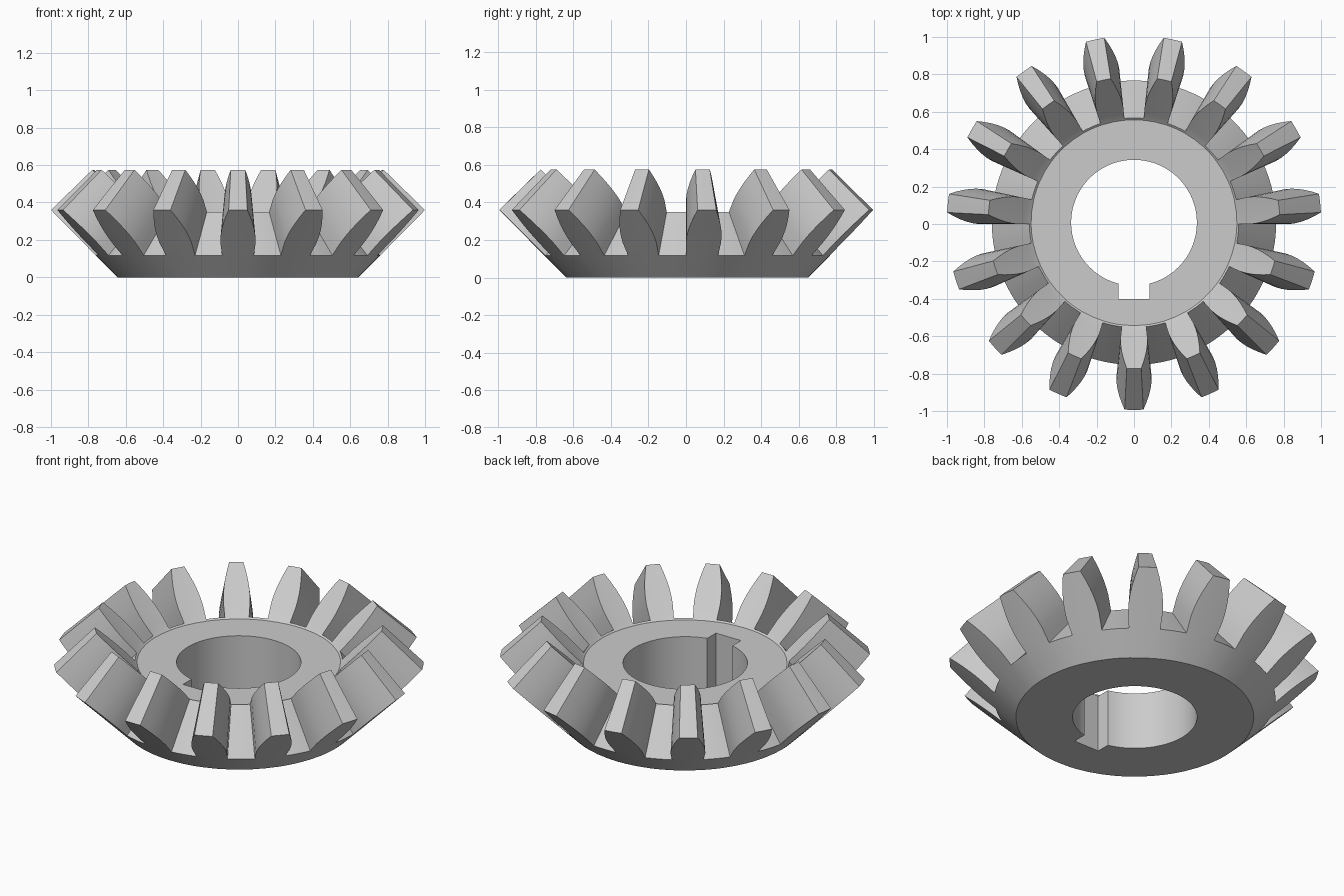
import bpy, bmesh
from math import sin, cos, pi, asin

if "Cube" in bpy.data.objects:
    bpy.data.objects.remove(bpy.data.objects["Cube"])

TEETH = 15
PITCH = 2 * pi / TEETH
CY = 0.007                       # bounding box centring offset
# tooth flank: (height fraction, half width at the outer end)
FLANK = [(0, 0.085), (0.12, 0.089), (0.28, 0.094), (0.42, 0.093),
         (0.56, 0.088), (0.7, 0.079), (0.85, 0.066), (1, 0.05)]
OUTER = ((0.76, 0.117), (1.001, 0.36))    # root and tip (r, z), large end
INNER = ((0.56, 0.35), (0.78, 0.575))     # root and tip (r, z), small end

bm = bmesh.new()


def vert(r, a, z):
    return bm.verts.new((r * cos(a), r * sin(a) + CY, z))


def tooth_end(end, scale, centre):
    """Grid of rows (root to tip) by left / middle / right."""
    (r0, z0), (r1, z1) = end
    rows = []
    for d, w in FLANK:
        r, z = r0 + d * (r1 - r0), z0 + d * (z1 - z0)
        half = asin(w * scale / r)
        rows.append([vert(r, centre + s * half, z) for s in (-1, 0, 1)])
    return rows


def quads(a, b, closed=False):
    n = len(a)
    for i in range(n if closed else n - 1):
        j = (i + 1) % n
        bm.faces.new((a[i], a[j], b[j], b[i]))


# teeth, collecting the root rings as we go
root_out, root_in, angles = [], [], []
for t in range(TEETH):
    c = -pi / 2 + t * PITCH
    o, i = tooth_end(OUTER, 1, c), tooth_end(INNER, 0.77, c)
    for k in range(len(FLANK) - 1):
        quads(o[k], o[k + 1])
        quads(i[k + 1], i[k])
    for side in (0, 2):
        quads([row[side] for row in o], [row[side] for row in i])
    quads(o[-1], i[-1])
    half = asin(FLANK[0][1] / OUTER[0][0])
    gap = [c + half + (PITCH - 2 * half) * f for f in (0.25, 0.5, 0.75)]
    root_out += o[0] + [vert(OUTER[0][0], a, OUTER[0][1]) for a in gap]
    root_in += i[0] + [vert(INNER[0][0], a, INNER[0][1]) for a in gap]
    angles += [c - half, c, c + half] + gap

# gap floors between the teeth
n = len(angles)
for k in range(n):
    if k % 6 >= 2:
        j = (k + 1) % n
        bm.faces.new((root_out[k], root_out[j], root_in[j], root_in[k]))

# back cone, small front lip and the two flat end faces
base = [vert(0.643, a, 0) for a in angles]
disc = [vert(0.55, a, 0.342) for a in angles]
quads(base, root_out, True)
quads(root_in, disc, True)
bm.faces.new(base)
bm.faces.new(disc)
bmesh.ops.recalc_face_normals(bm, faces=bm.faces)
me = bpy.data.meshes.new("bevel_gear")
bm.to_mesh(me)
bm.free()
gear = bpy.data.objects.new("bevel_gear", me)
bpy.context.collection.objects.link(gear)

# bore and keyway cutter
R, KEY = 0.336, 0.083
a0 = asin(KEY / R)
steps = 96
pts = [(R * cos(a), R * sin(a)) for a in
       (-pi / 2 + a0 + (2 * pi - 2 * a0) * s / steps for s in range(steps + 1))]
pts += [(-KEY, -0.407), (KEY, -0.407)]
bm = bmesh.new()
face = bm.faces.new([bm.verts.new((x, y + CY, -0.2)) for x, y in pts])
up = bmesh.ops.extrude_face_region(bm, geom=[face])["geom"]
bmesh.ops.translate(bm, vec=(0, 0, 1),
                    verts=[v for v in up if isinstance(v, bmesh.types.BMVert)])
bmesh.ops.recalc_face_normals(bm, faces=bm.faces)
cm = bpy.data.meshes.new("bore_cutter")
bm.to_mesh(cm)
bm.free()
cutter = bpy.data.objects.new("bore_cutter", cm)
bpy.context.collection.objects.link(cutter)
cutter.hide_render = True

mod = gear.modifiers.new("bore", 'BOOLEAN')
mod.operation, mod.solver, mod.object = 'DIFFERENCE', 'EXACT', cutter
bpy.context.view_layer.objects.active = gear
gear.select_set(True)
bpy.ops.object.modifier_apply(modifier="bore")
bpy.data.objects.remove(cutter)
bpy.ops.object.shade_smooth_by_angle(angle=0.45)
